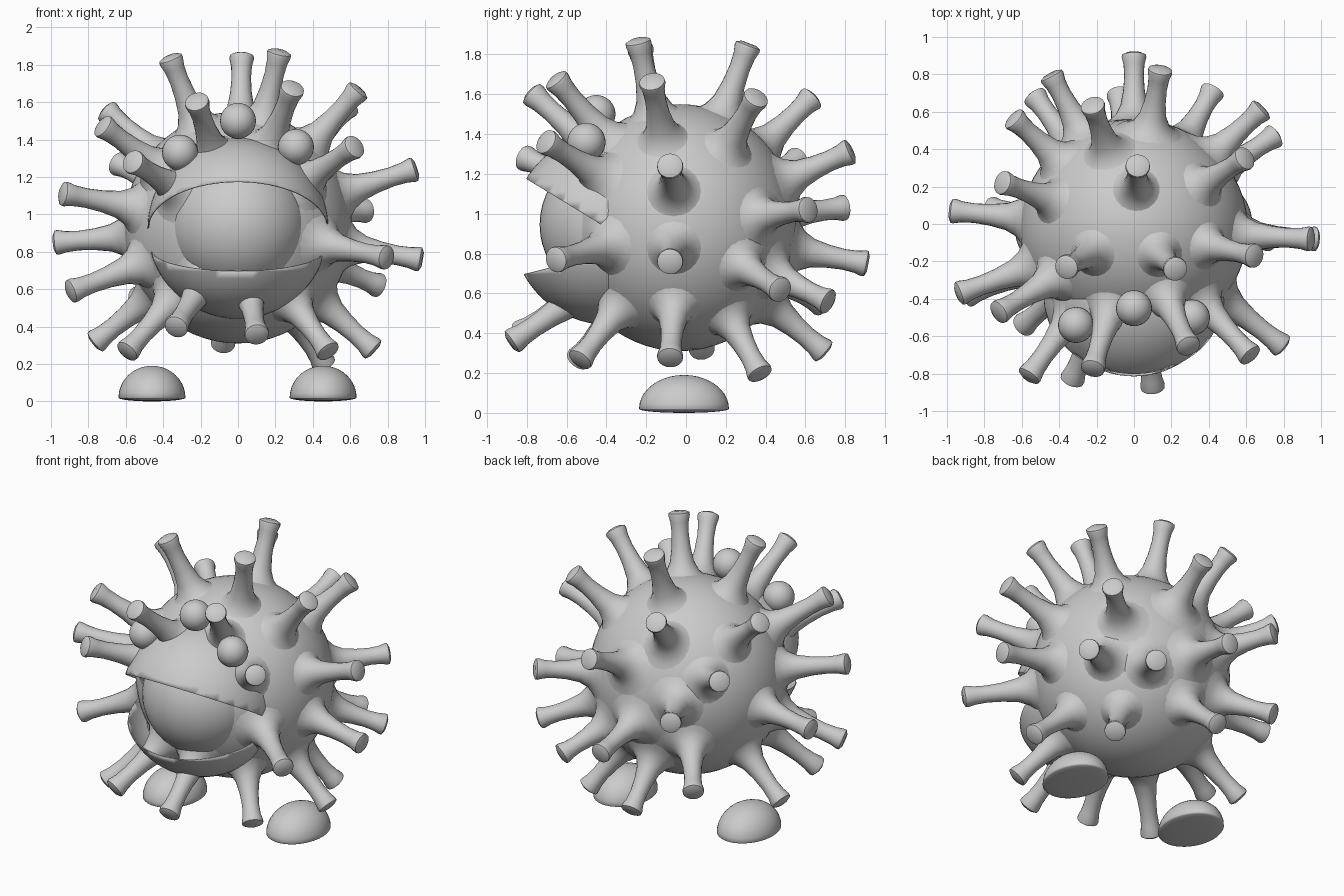
import bpy, bmesh, math
from mathutils import Vector, Matrix

cube = bpy.data.objects.get("Cube")
if cube:
    bpy.data.objects.remove(cube)

grey = bpy.data.materials.new("plain grey")
grey.use_nodes = True
colour = (0.6, 0.6, 0.6, 1)
grey.diffuse_color = colour
grey.node_tree.nodes["Principled BSDF"].inputs["Base Color"].default_value = colour


def finish(bm, name, angle=50):
    """Turn a bmesh into a smooth shaded object."""
    bmesh.ops.recalc_face_normals(bm, faces=bm.faces)
    mesh = bpy.data.meshes.new(name)
    bm.to_mesh(mesh)
    bm.free()
    mesh.materials.append(grey)
    obj = bpy.data.objects.new(name, mesh)
    bpy.context.collection.objects.link(obj)
    bpy.ops.object.select_all(action="DESELECT")
    obj.select_set(True)
    bpy.context.view_layer.objects.active = obj
    bpy.ops.object.shade_smooth_by_angle(angle=math.radians(angle))
    return obj


def ball(centre, radii, segments=48):
    bm = bmesh.new()
    bmesh.ops.create_uvsphere(bm, u_segments=segments, v_segments=segments // 2, radius=1)
    bmesh.ops.scale(bm, vec=radii, verts=bm.verts)
    bmesh.ops.translate(bm, vec=centre, verts=bm.verts)
    return bm


# Body
CENTRE = Vector((0, -0.03, 0.93))
finish(ball(CENTRE, (0.61, 0.59, 0.62), 64), "body")

# Spike profile: distance along the axis as a share of the reach, and radius
PROFILE = [(0.565, 0.185), (0.59, 0.14), (0.63, 0.1), (0.69, 0.073), (0.78, 0.058),
           (0.87, 0.052), (0.94, 0.056), (0.985, 0.066), (1.0, 0.064), (1.012, 0.04)]
SIDES = 20


def spike(name, tip):
    axis = Vector(tip) - CENTRE
    reach = axis.length + 0.005
    turn = axis.to_track_quat("Z", "Y").to_matrix().to_4x4()
    place = Matrix.Translation(CENTRE) @ turn
    bm = bmesh.new()
    rings = []
    for share, radius in PROFILE:
        # the foot of the spike stays on the body whatever its reach
        along = 0.565 + (share - 0.565) / 0.435 * (reach - 0.565)
        rings.append([bm.verts.new(place @ Vector((
            radius * math.cos(math.tau * i / SIDES),
            radius * math.sin(math.tau * i / SIDES), along))) for i in range(SIDES)])
    for low, high in zip(rings, rings[1:]):
        for i in range(SIDES):
            j = (i + 1) % SIDES
            bm.faces.new((low[i], low[j], high[j], high[i]))
    bm.faces.new(rings[-1])
    bm.faces.new(rings[0][::-1])
    finish(bm, name)


# Spike tips, grouped by where they point
TIPS = {
    "top_spike": [(-.36, -.23, 1.83), (.02, .31, 1.84), (.22, -.24, 1.86),
                  (.29, -.65, 1.67), (.64, -.17, 1.66), (-.22, -.77, 1.6),
                  (-.22, .63, 1.58), (.59, .35, 1.58), (-.7, .22, 1.55)],
    "side_spike": [(-.72, -.47, 1.47), (-.93, -.37, 1.11), (-.97, .07, .85),
                   (-.89, -.38, .59), (.94, -.08, 1.24), (.97, -.08, .76),
                   (.79, -.65, .77), (.62, -.7, 1.36), (-.56, -.81, 1.28)],
    "back_spike": [(-.64, .56, 1.27), (.14, .82, 1.31), (.68, .61, 1.02),
                   (.75, .47, .62), (-.44, .79, 1.03), (0, .9, .75),
                   (-.53, .68, .55), (.42, .71, .56)],
    "bottom_spike": [(-.08, .69, .31), (.46, .37, .2), (-.76, .08, .32),
                     (-.59, -.54, .27), (.48, -.53, .27), (.72, -.08, .28),
                     (.1, -.87, .36), (-.33, -.83, .4)],
}
for group, tips in TIPS.items():
    for number, tip in enumerate(tips, 1):
        spike(f"{group}_{number}", tip)

# Eyeball
finish(ball((0, -0.36, 0.945), (0.375,) * 3), "eyeball")


# Eyelids: thin shells of one sphere, each trimmed by a tilted plane
def eyelid(name, edge_point, normal):
    bm = ball((0, -0.39, 0.925), (0.483,) * 3, 64)
    bmesh.ops.bisect_plane(bm, geom=bm.verts[:] + bm.edges[:] + bm.faces[:],
                           plane_co=edge_point, plane_no=normal, clear_inner=True)
    obj = finish(bm, name)
    shell = obj.modifiers.new("thickness", "SOLIDIFY")
    shell.thickness = 0.006


eyelid("upper_eyelid", (0, -0.81, 1.18), (0, 0.195, 0.32))
eyelid("lower_eyelid", (0, -0.775, 0.705), (0, 0.055, -0.225))

# Small balls above the eye
for name, centre in (("middle_brow_ball", (0, -.45, 1.5)),
                     ("right_brow_ball", (-.31, -.54, 1.33)),
                     ("left_brow_ball", (.31, -.5, 1.36))):
    finish(ball(centre, (0.096,) * 3, 32), name)

# Feet: domes with a nearly flat sole
for name, x in (("right_foot", -0.46), ("left_foot", 0.455)):
    bm = ball((0, 0, 0), (0.179, 0.226, 0.17), 40)
    for v in bm.verts:
        if v.co.z < 0:
            v.co.z *= 0.12
    bmesh.ops.translate(bm, vec=(x, -0.01, 0.0204), verts=bm.verts)
    finish(bm, name)
